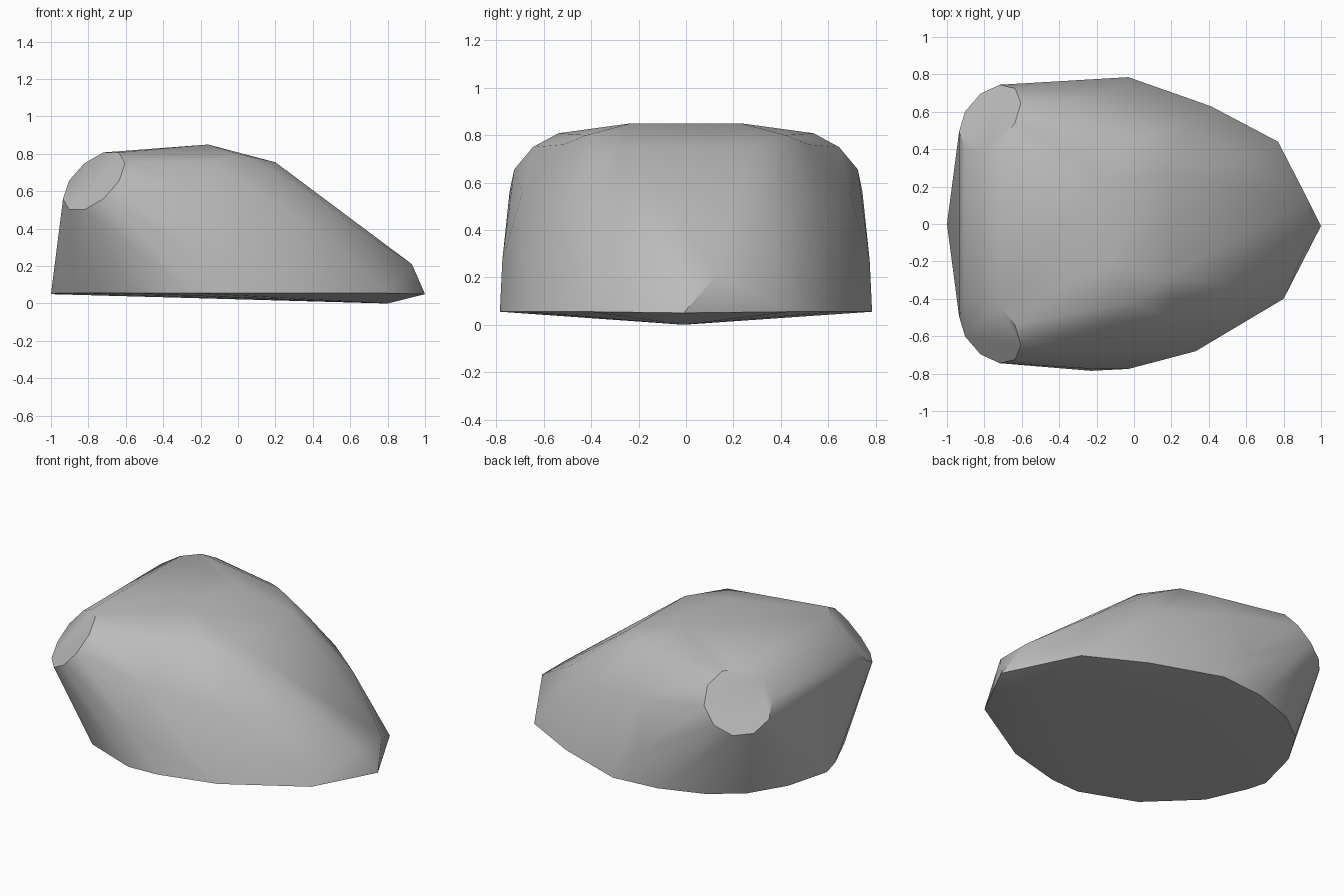
import bpy, bmesh, math
from mathutils import Vector

cube = bpy.data.objects.get("Cube")
if cube:
    bpy.data.objects.remove(cube)

# One plain grey material
grey = bpy.data.materials.new("stone_grey")
grey.use_nodes = True
colour = (0.5, 0.5, 0.5, 1)
grey.diffuse_color = colour
grey.node_tree.nodes["Principled BSDF"].inputs["Base Color"].default_value = colour

# Base rim, tip to blunt end, one run per side
rim_z = 0.055
front_rim = [(0.8, -0.4), (0.33, -0.68), (-0.03, -0.775), (-0.23, -0.785),
             (-0.58, -0.65), (-0.86, -0.38), (-0.97, -0.13)]
back_rim = [(0.77, 0.44), (0.41, 0.63), (-0.03, 0.785), (-0.33, 0.755),
            (-0.6, 0.66), (-0.79, 0.52), (-0.93, 0.29)]
points = [Vector((x, y, rim_z)) for x, y in front_rim + back_rim]

# Keel point, pointed tip and blunt end
points += [Vector(p) for p in [(0.8, -0.01, 0), (1, -0.01, 0.05), (-1, 0, 0.05),
                               (0.93, -0.1, 0.21), (0.93, 0.13, 0.21)]]

# Crown, sloping shoulders and upright sides, mirrored front to back
shell = [(-0.16, 0.23, 0.85), (0.2, 0.27, 0.755), (0, 0.42, 0.8), (-0.12, 0.52, 0.76),
         (0.2, 0.4, 0.7), (0.57, 0.35, 0.45), (-0.15, 0.69, 0.56), (-0.2, 0.775, 0.27),
         (0.3, 0.56, 0.46)]
for x, y, z in shell:
    points += [Vector((x, y, z)), Vector((x, -y, z))]

# Two round flattened corners at the blunt end
for side in (-1, 1):
    normal = Vector((-0.6, 0.52 * side, 0.63)).normalized()
    centre = Vector((-0.77, 0.57 * side, 0.655))
    across = normal.cross(Vector((0, 0, 1))).normalized()
    upward = normal.cross(across)
    for i in range(10):
        a = math.tau * i / 10
        points.append(centre + 0.205 * (across * math.cos(a) + upward * math.sin(a)))

# Wrap everything in one convex skin
bm = bmesh.new()
for p in points:
    bm.verts.new(p)
hull = bmesh.ops.convex_hull(bm, input=bm.verts)
loose = {v for v in hull["geom_interior"] + hull["geom_unused"]
         if isinstance(v, bmesh.types.BMVert)}
bmesh.ops.delete(bm, geom=list(loose), context="VERTS")
bmesh.ops.dissolve_limit(bm, angle_limit=math.radians(1), verts=bm.verts, edges=bm.edges)
bmesh.ops.recalc_face_normals(bm, faces=bm.faces)
mesh = bpy.data.meshes.new("boulder")
bm.to_mesh(mesh)
bm.free()
mesh.materials.append(grey)

boulder = bpy.data.objects.new("boulder", mesh)
bpy.context.collection.objects.link(boulder)
bpy.ops.object.select_all(action="DESELECT")
boulder.select_set(True)
bpy.context.view_layer.objects.active = boulder
bpy.ops.object.shade_smooth_by_angle(angle=math.radians(35))
